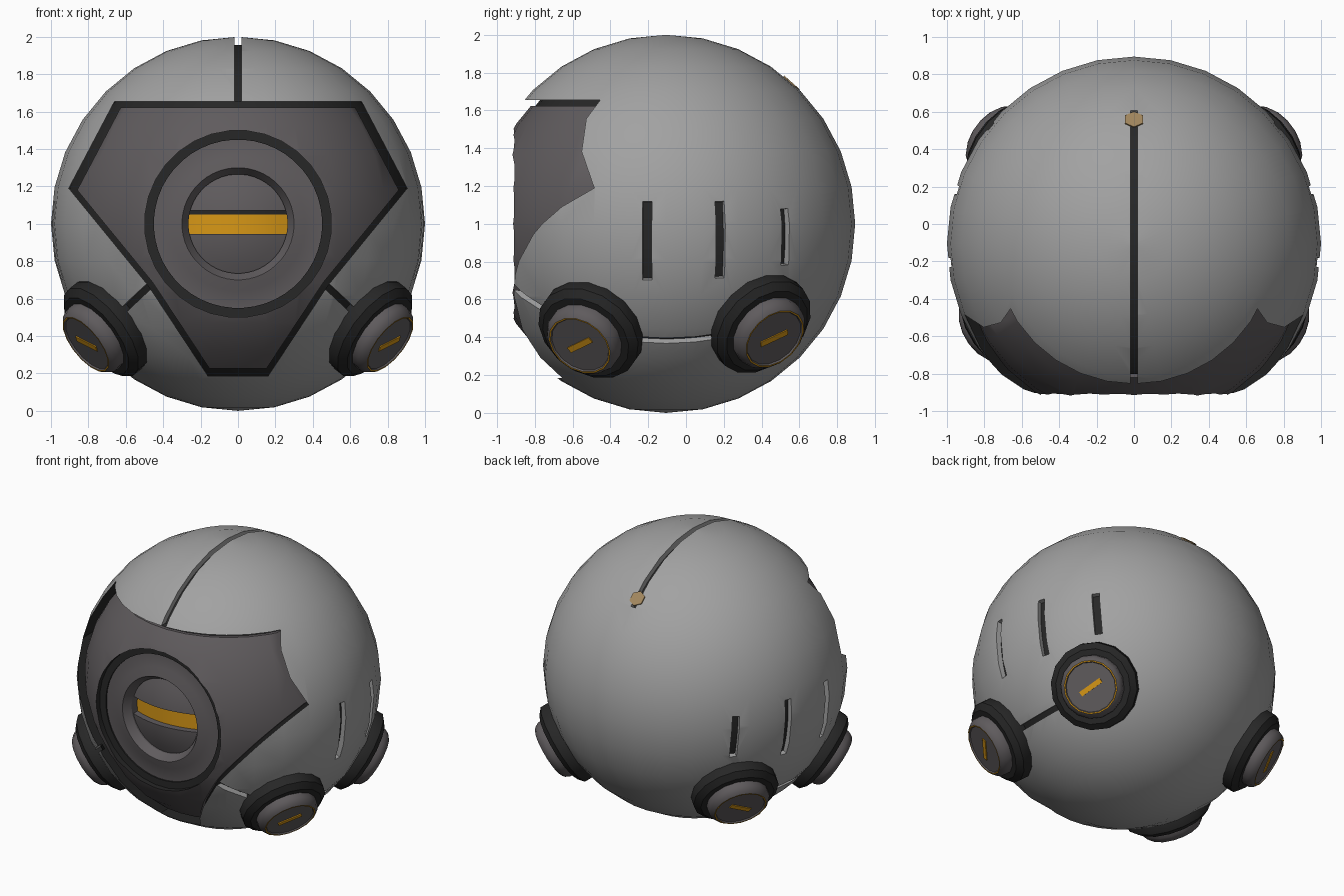
import bpy, bmesh, math
from mathutils import Vector, Matrix

if "Cube" in bpy.data.objects:
    bpy.data.objects.remove(bpy.data.objects["Cube"])

C = Vector((0, -0.105, 1.0))          # body centre, body radius is 1
SHELL, DARK, PANEL, GOLD, TAN = range(5)
PALETTE = []
for name, col in (("shell grey", (0.36, 0.36, 0.36)), ("near black", (0.02, 0.02, 0.02)),
                  ("panel grey", (0.115, 0.105, 0.11)), ("gold", (0.68, 0.31, 0.008)),
                  ("tan", (0.36, 0.24, 0.11))):
    m = bpy.data.materials.new(name)
    m.diffuse_color = (*col, 1)
    m.use_nodes = True
    m.node_tree.nodes["Principled BSDF"].inputs["Base Color"].default_value = m.diffuse_color
    PALETTE.append(m)


def finish(name, bm):
    bmesh.ops.remove_doubles(bm, verts=bm.verts, dist=1e-5)
    bmesh.ops.recalc_face_normals(bm, faces=bm.faces)
    me = bpy.data.meshes.new(name)
    bm.to_mesh(me)
    bm.free()
    for m in PALETTE:
        me.materials.append(m)
    ob = bpy.data.objects.new(name, me)
    bpy.context.collection.objects.link(ob)
    return ob


def paint(bm, mat):
    for f in bm.faces:
        f.material_index = mat


def ball(name, r, mat):
    bm = bmesh.new()
    bmesh.ops.create_uvsphere(bm, u_segments=32, v_segments=16, radius=r,
                              matrix=Matrix.Translation(C))
    paint(bm, mat)
    return finish(name, bm)


def prism(name, outline, y0, y1, mat):
    bm = bmesh.new()
    f = bm.faces.new([bm.verts.new((x, y0, z)) for x, z in outline])
    ext = bmesh.ops.extrude_face_region(bm, geom=[f])
    for v in ext["geom"]:
        if isinstance(v, bmesh.types.BMVert):
            v.co.y = y1
    paint(bm, mat)
    return finish(name, bm)


def box(name, size, matrix, mat):
    bm = bmesh.new()
    bmesh.ops.create_cube(bm, size=1, matrix=matrix @ Matrix.Diagonal((*size, 1)))
    paint(bm, mat)
    return finish(name, bm)


def lathe(name, profile, origin, axis, seg):
    """profile: (radius, height, material of the band leading to this point)"""
    rot = axis.to_track_quat('Z', 'Y').to_matrix()
    bm = bmesh.new()
    prev = None
    for r, h, mat in profile:
        ring = [bm.verts.new(origin + rot @ Vector((r * math.cos(a), r * math.sin(a), h)))
                for a in (2 * math.pi * (i + 0.5) / seg for i in range(seg))]
        if prev:
            for i in range(seg):
                j = (i + 1) % seg
                bm.faces.new((prev[i], prev[j], ring[j], ring[i])).material_index = mat
        prev = ring
    return finish(name, bm)


def arc_cutter(p, q, width, floor=0.957, n=10):
    """curved bar along a great arc, its inner face dark"""
    p, q = p.normalized(), q.normalized()
    side = p.cross(q).normalized() * width / 2
    ang = p.angle(q)
    bm = bmesh.new()
    prev = None
    for i in range(n + 1):
        t = i / n
        d = (p * math.sin((1 - t) * ang) + q * math.sin(t * ang)) / math.sin(ang)
        ring = [bm.verts.new(C + d * r + s * side)
                for r, s in ((floor, -1), (floor, 1), (1.1, 1), (1.1, -1))]
        if prev:
            for k in range(4):
                f = bm.faces.new((prev[k], prev[(k + 1) % 4], ring[(k + 1) % 4], ring[k]))
                f.material_index = DARK if k == 0 else SHELL
        else:
            bm.faces.new(ring)
        prev = ring
    bm.faces.new(prev)
    return finish("cutter", bm)


def boolean(a, b, op='DIFFERENCE'):
    mod = a.modifiers.new("cut", 'BOOLEAN')
    mod.object, mod.operation, mod.solver = b, op, 'EXACT'
    dg = bpy.context.evaluated_depsgraph_get()
    dg.update()
    me = bpy.data.meshes.new_from_object(a.evaluated_get(dg))
    a.modifiers.clear()
    a.data = me
    bpy.data.objects.remove(b)


FRONT = Vector((0, -1, 0))
AXIS0 = Vector((0, 0, 1.0))


def eye_bore():
    return lathe("cutter", [(0, 0.74, DARK), (0.5, 0.74, DARK), (0.5, 1.4, DARK), (0, 1.4, DARK)],
                 AXIS0, FRONT, 32)


# face plate outline, mirrored about x = 0
half = [(0.66, 1.655), (0.905, 1.19), (0.48, 0.67), (0.16, 0.185)]
outline = half + [(-x, z) for x, z in reversed(half)]
inset = [(x * 0.95, 1 + (z - 1) * 0.95) for x, z in outline]

# body shell with the face recess
shell = ball("body_shell", 1.0, SHELL)
recess = prism("cutter", outline, -1.3, -0.2, DARK)
boolean(recess, ball("cutter", 0.935, DARK))
boolean(shell, recess)
boolean(shell, eye_bore())

# seams and side vents
POD_F, POD_R = Vector((0.72, -0.405, -0.57)), Vector((0.68, 0.51, -0.54))
boolean(shell, arc_cutter(Vector((0, -0.77, 0.64)), Vector((0, 0.712, 0.702)), 0.036, n=24))
for s in (1, -1):
    flip = Vector((s, 1, 1))
    boolean(shell, arc_cutter(Vector((0.46, -0.82, -0.32)) * flip, POD_F * flip, 0.036))
    boolean(shell, arc_cutter(POD_F * flip, POD_R * flip, 0.036, n=16))
    for y, z0, z1 in ((-0.205, 0.70, 1.12), (0.18, 0.71, 1.12), (0.525, 0.78, 1.08)):
        ends = []
        for z in (z0, z1):
            dy, dz = y - C.y, z - C.z
            ends.append(Vector((s * math.sqrt(1 - dy * dy - dz * dz), dy, dz)))
        boolean(shell, arc_cutter(*ends, 0.05))

# face panel
panel = prism("face_panel", inset, -1.3, -0.25, PANEL)
boolean(panel, ball("cutter", 0.953, PANEL), 'INTERSECT')
boolean(panel, eye_bore())

# ring around the eye, stepping in to the lens seat
lathe("eye_ring", [(0.48, 0.75, DARK), (0.565, 0.80, DARK), (0.565, 0.84, DARK),
                   (0.53, 0.872, DARK), (0.45, 0.872, DARK), (0.45, 0.862, DARK),
                   (0.36, 0.868, PANEL), (0.305, 0.895, PANEL), (0.30, 0.895, PANEL),
                   (0.265, 0.84, PANEL), (0.265, 0.76, PANEL)], AXIS0, FRONT, 48)


def dome_y(r):
    return 0.825 + 0.06 * (1 - (r / 0.27) ** 2)


# eye dome with a slot, and the glowing bar inside
dome = lathe("eye_dome", [(0, 0.72, PANEL), (0.27, 0.72, PANEL)] +
             [(r, dome_y(r), PANEL) for r in (0.27, 0.22, 0.16, 0.1, 0.05, 0)], AXIS0, FRONT, 32)
boolean(dome, box("cutter", (0.7, 0.5, 0.125), Matrix.Translation((0, -0.85, 1.008)), PANEL))
bm = bmesh.new()
prev = None
for i in range(13):
    x = -0.264 + 0.044 * i
    col = [bm.verts.new((x, 0.05 - dome_y(x), z)) for z in (0.944, 1.05, 1.072)]
    if prev:
        for k, mat in ((0, GOLD), (1, DARK)):
            bm.faces.new((prev[k], col[k], col[k + 1], prev[k + 1])).material_index = mat
    prev = col
finish("eye_bar", bm)

# four round pods
POD = [(0.25, 0.88, DARK), (0.29, 0.96, DARK), (0.29, 1.02, DARK), (0.25, 1.055, DARK),
       (0.21, 1.055, DARK), (0.21, 1.09, PANEL), (0.195, 1.12, PANEL), (0.178, 1.135, PANEL),
       (0.170, 1.135, GOLD), (0.165, 1.126, PANEL), (0, 1.126, PANEL)]
for label, axis, tilt in (("front", POD_F, Vector((0.10, 0.11, 0.055))),
                          ("rear", POD_R, Vector((-0.057, 0.15, 0.07)))):
    for s, side in ((1, "right"), (-1, "left")):
        flip = Vector((s, 1, 1))
        n = (axis * flip).normalized()
        lathe(f"{label}_pod_{side}", POD, C, n, 16)
        d = tilt * flip
        d = (d - n * d.dot(n)).normalized()
        m = Matrix((d, n.cross(d), n)).transposed().to_4x4()
        m.translation = C + n * 1.128
        box(f"{label}_pod_light_{side}", (0.165, 0.034, 0.008), m, GOLD)

# small tan patch at the end of the top seam
n = Vector((0, 0.665, 0.747)).normalized()
m = n.to_track_quat('Z', 'Y').to_matrix().to_4x4()
m.translation = C + n * 0.997
bm = bmesh.new()
bmesh.ops.create_cone(bm, cap_ends=True, segments=6, radius1=0.055, radius2=0.055, depth=0.008,
                      matrix=m)
paint(bm, TAN)
finish("seam_patch", bm)

bpy.ops.object.select_all(action='SELECT')
bpy.context.view_layer.objects.active = shell
bpy.ops.object.shade_smooth_by_angle(angle=math.radians(28))
